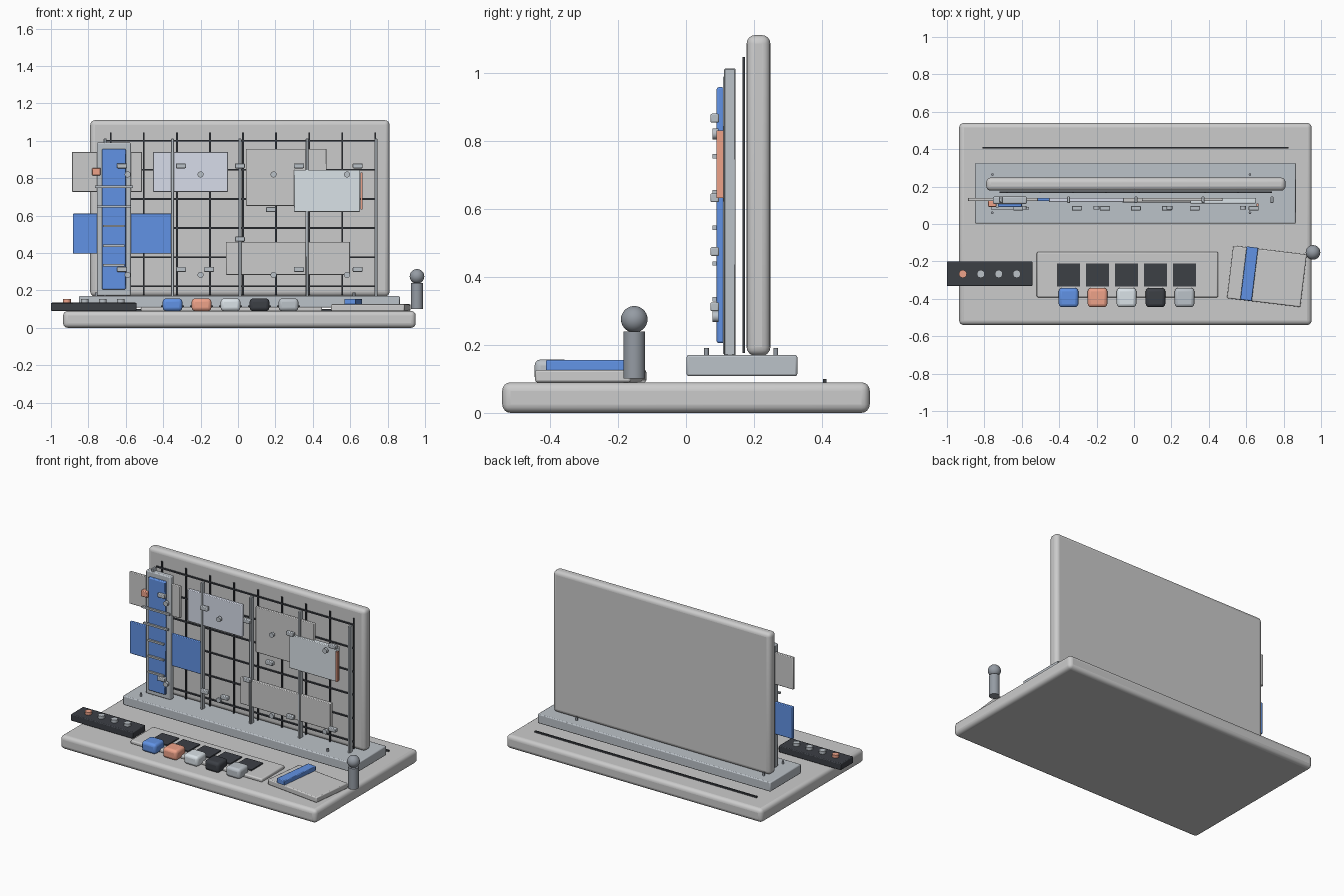
import bpy
from math import radians, pi

if "Cube" in bpy.data.objects:
    bpy.data.objects.remove(bpy.data.objects["Cube"])


def make_mat(name, r, g, b):
    m = bpy.data.materials.new(name)
    m.diffuse_color = (r, g, b, 1)
    m.use_nodes = True
    m.node_tree.nodes["Principled BSDF"].inputs["Base Color"].default_value = m.diffuse_color
    return m


BLUE = make_mat("blue", 0.12, 0.29, 0.78)
ORANGE = make_mat("coral", 0.85, 0.36, 0.25)
LIGHT = make_mat("pale", 0.70, 0.76, 0.80)
PALE_BLUE = make_mat("pale_blue", 0.68, 0.72, 0.82)
DARK = make_mat("dark", 0.045, 0.05, 0.06)
STEEL = make_mat("steel", 0.50, 0.54, 0.58)
METAL = make_mat("metal", 0.30, 0.33, 0.37)


def finish(ob, name, mat):
    ob.name = name
    if mat:
        ob.data.materials.append(mat)
    bpy.ops.object.shade_smooth_by_angle(angle=radians(35))
    return ob


def box(name, x, y, z, mat=None, bevel=0.0, rot=0, segs=3):
    """Box from (min, max) ranges, with an optional rounded edge."""
    loc = [(a + b) / 2 for a, b in (x, y, z)]
    bpy.ops.mesh.primitive_cube_add(size=1, location=loc)
    ob = bpy.context.object
    ob.scale = [b - a for a, b in (x, y, z)]
    bpy.ops.object.transform_apply(location=False, rotation=False, scale=True)
    ob.rotation_euler.z = radians(rot)
    if bevel:
        mod = ob.modifiers.new("round", 'BEVEL')
        mod.width, mod.segments = bevel, segs
    return finish(ob, name, mat)


def mid(c, size):
    return (c - size / 2, c + size / 2)


def cyl(name, loc, r, depth, mat=None, axis='z', verts=24):
    rot = {'x': (0, pi / 2, 0), 'y': (pi / 2, 0, 0), 'z': (0, 0, 0)}[axis]
    bpy.ops.mesh.primitive_cylinder_add(vertices=verts, radius=r, depth=depth,
                                        location=loc, rotation=rot)
    return finish(bpy.context.object, name, mat)


# Base slab, plinth and back wall
box("base_slab", (-0.935, 0.95), (-0.54, 0.54), (0, 0.09), None, 0.025, segs=4)
box("plinth", (-0.85, 0.865), (0.002, 0.327), (0.108, 0.17), STEEL, 0.006, segs=2)
box("back_wall", (-0.79, 0.81), (0.178, 0.248), (0.168, 1.11), None, 0.025, segs=4)
box("rear_cable", (-0.81, 0.826), (0.403, 0.413), (0.089, 0.1), DARK)

# Plinth pins
for x in (-0.757, 0.62):
    for y in (0.06, 0.264):
        cyl("plinth_pin", (x, y, 0.178), 0.007, 0.024, METAL, verts=12)

# Wire grid in front of the wall
for i in range(9):
    box("grid_upright", mid(-0.68 + i * 0.1767, 0.009), (0.166, 0.174), (0.176, 1.045), DARK)
for i in range(6):
    box("grid_crossbar", (-0.72, 0.737), (0.166, 0.174), mid(1.0 - i * 0.1555, 0.009), DARK)

# Front rails
for x in (-0.71, -0.35, 0.01, 0.37, 0.737):
    box("front_rail", mid(x, 0.016), (0.112, 0.146), (0.168, 1.012), STEEL, 0.003, segs=1)

# Mounted cards
cards = [
    ("card_top_left", (-0.888, -0.513), (0.727, 0.94), None, 0.122),
    ("card_top_middle", (-0.455, -0.053), (0.727, 0.94), PALE_BLUE, 0.118),
    ("card_top_right", (0.043, 0.474), (0.652, 0.957), None, 0.122),
    ("card_pale_right", (0.30, 0.652), (0.62, 0.845), LIGHT, 0.11),
    ("card_blue", (-0.882, -0.353), (0.396, 0.61), BLUE, 0.122),
    ("card_bottom", (-0.064, 0.599), (0.283, 0.46), None, 0.116),
]
for name, x, z, mat, y in cards:
    box(name, x, (y, 0.14), z, mat, 0.004, segs=2)
box("coral_strip", (0.655, 0.666), (0.09, 0.11), (0.632, 0.83), ORANGE)
box("coral_tab", (-0.78, -0.735), (0.092, 0.124), (0.815, 0.855), ORANGE, 0.004, segs=2)

# Tower with blue panel and rungs
box("tower_frame", (-0.755, -0.573), (0.108, 0.146), (0.172, 0.99), STEEL, 0.006, segs=2)
box("tower_panel", (-0.727, -0.6), (0.09, 0.112), (0.205, 0.957), BLUE, 0.006, segs=2)
for i in range(5):
    w = 0.205 if i == 0 else (0.18 if i == 1 else 0.115)
    box("tower_rung", mid(-0.663, w), (0.078, 0.092), mid(0.754 - i * 0.105, 0.012), STEEL)

# Clips and round knobs on the face
clips = [(x, 0.866) for x in (-0.62, -0.305, 0.01, 0.326, 0.64)]
clips += [(x, 0.312) for x in (-0.62, -0.305, -0.155, 0.326, 0.64)]
clips += [(0.176, 0.632), (0.01, 0.474)]
for x, z in clips:
    box("clip", mid(x, 0.053), (0.072, 0.097), mid(z, 0.026), STEEL, 0.004, segs=2)
for x in (-0.59, -0.2, 0.19, 0.583):
    for z in (0.82, 0.283):
        cyl("face_knob", (x, 0.087, z), 0.016, 0.018, STEEL, 'y', 20)

# Tray with dark tiles and coloured blocks
box("tray", (-0.52, 0.45), (-0.392, -0.15), (0.088, 0.112), None, 0.008)
for i, mat in enumerate((BLUE, ORANGE, LIGHT, DARK, STEEL)):
    x = -0.35 + i * 0.155
    box("tray_tile", mid(x, 0.124), (-0.333, -0.21), (0.108, 0.12), DARK)
    box("sample_block", mid(x, 0.105), (-0.445, -0.342), (0.09, 0.157), mat, 0.018)

# Control box with knobs
box("control_box", (-1.0, -0.543), (-0.332, -0.2), (0.09, 0.134), DARK, 0.005, segs=2)
for i in range(4):
    cyl("control_knob", (-0.915 + i * 0.096, -0.267, 0.142), 0.021, 0.022,
        ORANGE if i == 0 else STEEL)

# Tilted pad with blue bar
box("pad", mid(0.71, 0.395), mid(-0.28, 0.283), (0.09, 0.126), None, 0.006, rot=-6.9, segs=2)
box("pad_bar", mid(0.616, 0.062), mid(-0.266, 0.287), (0.124, 0.155), BLUE, 0.004, rot=-6.9, segs=2)

# Post with ball top
cyl("post", (0.957, -0.152, 0.17), 0.032, 0.138, METAL, verts=32)
bpy.ops.mesh.primitive_uv_sphere_add(segments=32, ring_count=16, radius=0.039,
                                     location=(0.957, -0.152, 0.275))
finish(bpy.context.object, "post_ball", METAL)
